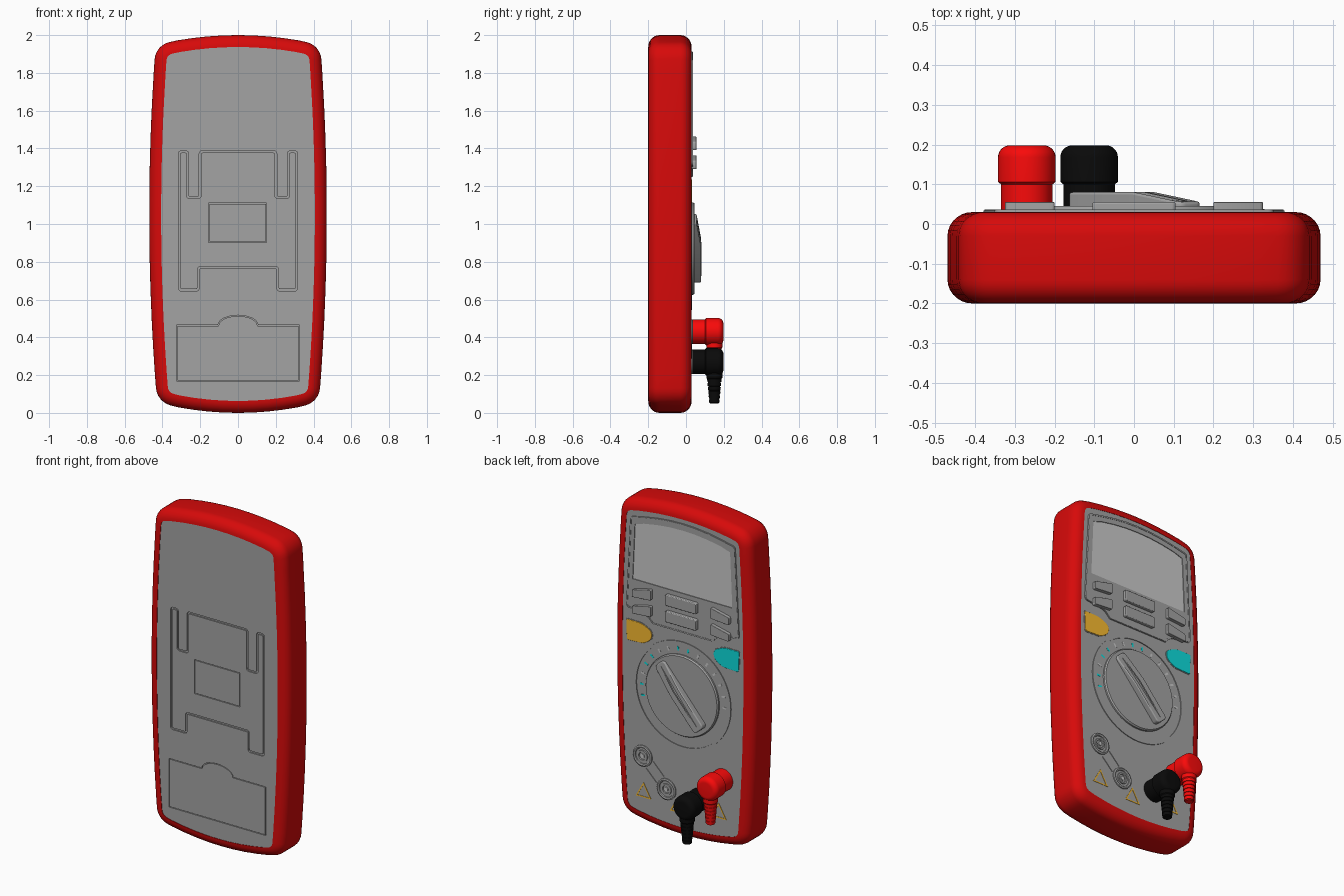
import bpy, bmesh
from math import sin, cos, pi, tan, atan2, radians
from mathutils import Vector, Matrix

if "Cube" in bpy.data.objects:
    bpy.data.objects.remove(bpy.data.objects["Cube"])

MATS = {}
COLOURS = {"grey": (0.37, 0.37, 0.37, 1), "red": (0.68, 0.003, 0.003, 1), "plug_red": (0.95, 0.003, 0.003, 1),
           "black": (0.003, 0.003, 0.003, 1), "amber": (0.95, 0.5, 0.03, 1), "teal": (0.004, 0.72, 0.72, 1),
           "light": (0.72, 0.72, 0.72, 1)}

def finish(name, bm, colour=None, bevel=0):
    bmesh.ops.recalc_face_normals(bm, faces=bm.faces)
    me = bpy.data.meshes.new(name)
    bm.to_mesh(me)
    bm.free()
    ob = bpy.data.objects.new(name, me)
    bpy.context.collection.objects.link(ob)
    colour = colour or "grey"
    if colour not in MATS:
        MATS[colour] = bpy.data.materials.new(colour)
        MATS[colour].diffuse_color = COLOURS[colour]
    me.materials.append(MATS[colour])
    if bevel:
        m = ob.modifiers.new("bevel", 'BEVEL')
        m.width, m.segments, m.limit_method = bevel, 3, 'ANGLE'
    return ob

def fillet(pts, cut=None, n=6):
    """Round the corners of an (x, z[, cut]) polygon with true arcs."""
    out = []
    for i, q in enumerate(pts):
        t = q[2] if len(q) > 2 else (cut or 0)
        p, a, b = (Vector(v[:2]) for v in (q, pts[i - 1], pts[(i + 1) % len(pts)]))
        d1, d2 = (p - a).normalized(), (b - p).normalized()
        turn = atan2(d1.x * d2.y - d1.y * d2.x, d1.dot(d2))
        if t == 0 or abs(turn) < 0.01:
            out.append(p)
            continue
        half = abs(turn) / 2
        c = p + (d2 - d1).normalized() * (t / tan(half) / cos(half))
        out += [c + Matrix.Rotation(turn * k / n, 2) @ (p - d1 * t - c) for k in range(n + 1)]
    return out

def inset(pts, d):
    """Offset a counter-clockwise outline inwards by d."""
    out = []
    for i, p in enumerate(pts):
        e1, e2 = (p - pts[i - 1]).normalized(), (pts[(i + 1) % len(pts)] - p).normalized()
        n1, n2 = Vector((-e1.y, e1.x)), Vector((-e2.y, e2.x))
        out.append(p + (n1 + n2) * (d / (1 + n1.dot(n2))))
    return out

def loft(name, rings, colour=None, caps=True, loop=False, bevel=0):
    """Bridge rings of (outline, y)."""
    bm = bmesh.new()
    vs = [[bm.verts.new((p[0], y, p[1])) for p in o] for o, y in rings]
    n = len(vs[0])
    for a, b in zip(vs, vs[1:] + ([vs[0]] if loop else [])):
        for i in range(n):
            bm.faces.new((a[i], a[(i + 1) % n], b[(i + 1) % n], b[i]))
    if caps and not loop:
        bm.faces.new(vs[0])
        bm.faces.new(vs[-1])
    return finish(name, bm, colour, bevel)

def prism(name, o, y0, y1, colour=None, bevel=0):
    return loft(name, [(o, y0), (o, y1)], colour, bevel=bevel)

def frame(name, o, w, y0, y1, colour=None):
    a, b = inset(o, -w / 2), inset(o, w / 2)
    return loft(name, [(a, y0), (a, y1), (b, y1), (b, y0)], colour, loop=True)

def lathe(name, prof, x, y, z, axis='y', colour=None, n=40):
    """Revolve (radius, distance) points around the y axis, or downwards along z."""
    bm = bmesh.new()
    rows = []
    for r, h in prof:
        row = []
        for i in range(n):
            c, s = r * cos(2 * pi * i / n), r * sin(2 * pi * i / n)
            row.append(bm.verts.new((x + c, y + h, z + s) if axis == 'y' else (x + c, y + s, z - h)))
        rows.append(row)
    for a, b in zip(rows, rows[1:]):
        for i in range(n):
            bm.faces.new((a[i], a[(i + 1) % n], b[(i + 1) % n], b[i]))
    bm.faces.new(rows[0])
    bm.faces.new(rows[-1])
    return finish(name, bm, colour)

def carve(ob, cutter):
    m = ob.modifiers.new("cut", 'BOOLEAN')
    m.operation, m.object, m.solver = 'DIFFERENCE', cutter, 'EXACT'
    bpy.context.view_layer.objects.active = ob
    bpy.ops.object.modifier_apply(modifier=m.name)
    bpy.data.objects.remove(cutter)

def mirror(pts):
    return [(-p[0], *p[1:]) for p in reversed(pts)]

def disc(r, n=64, cx=0, cz=0):
    return [Vector((cx + r * cos(2 * pi * i / n), cz + r * sin(2 * pi * i / n))) for i in range(n)]

# Body outline: bowed sides, arched ends, rounded corners
def side_x(z):
    return 0.47 - 0.034 * ((z - 1.05) / 0.9) ** 2
right = [(x, 0.055 * (x / 0.43) ** 2) for x in (0.08, 0.16, 0.24, 0.32)]
right += [(side_x(0.055), 0.057, 0.075)]
right += [(side_x(z), z) for z in (0.2, 0.35, 0.5, 0.65, 0.8, 0.97, 1.13, 1.3, 1.45, 1.6, 1.8)]
right += [(side_x(1.947), 1.947, 0.075)]
right += [(x, 2 - 0.05 * (x / 0.43) ** 2) for x in (0.32, 0.24, 0.16, 0.08)]
body = fillet([(0, 0)] + right + [(0, 2)] + mirror(right))

# Red rubber shell
arc = [i * pi / 14 for i in range(8)]
sec = [(0.063 * (1 - sin(a)), -0.14 - 0.06 * cos(a)) for a in arc]
sec += [(0.063 * (1 - cos(a)), -0.03 + 0.06 * sin(a)) for a in arc]
sec = [(0.063, -0.19)] + sec + [(0.063, 0.02)]
loft("rubber_shell", [(inset(body, d), y) for d, y in sec], "red", caps=False)

# Grey core with grooves for stand, label and battery door on the back
core = prism("grey_case", inset(body, 0.0625), -0.197, 0.028)
half = [(0.21, 0.77), (0.21, 0.65), (0.31, 0.65), (0.31, 1.383), (0.267, 1.383), (0.267, 1.14), (0.2, 1.14), (0.2, 1.383)]
stand = fillet(half + mirror(half), 0.012, 4)
label = [Vector(p) for p in ((-0.153, 0.905), (0.15, 0.905), (0.15, 1.108), (-0.153, 1.108))]
tab = [(0.105 * cos(a), 0.462 + 0.053 * sin(a)) for a in [i * pi / 12 for i in range(13)]]
door = [Vector(p) for p in [(-0.323, 0.17), (0.323, 0.17), (0.323, 0.462)] + tab + [(-0.323, 0.462)]]
for o, w in ((stand, 0.011), (label, 0.004), (door, 0.004)):
    carve(core, frame("groove_cutter", o, w, -0.25, -0.189))

# Display surround with sunken screen
top = [(x, 1.912 - 0.05 * (x / 0.35) ** 2) for x in (0.26, 0.17, 0.085, 0, -0.085, -0.17, -0.26)]
bezel = fillet([(-0.2, 1.25), (0.2, 1.25), (0.24, 1.29, 0.02), (0.38, 1.31, 0.02), (0.352, 1.865, 0.015)] + top
               + [(-0.352, 1.865, 0.015), (-0.38, 1.31, 0.02), (-0.24, 1.29, 0.02)])
surround = prism("display_surround", bezel, 0.02, 0.034)
lcd = [Vector(p) for p in [(-0.335, 1.49), (0.335, 1.49), (0.32, 1.825)]
       + [(x, z - 0.04) for x, z in top] + [(-0.32, 1.825)]]
carve(surround, prism("screen_cutter", lcd, 0.0, 0.1))
prism("screen", inset(lcd, 0.001), 0.02, 0.031, "light")
frame("surround_lip", inset(bezel, 0.006), 0.008, 0.03, 0.036)

# Push buttons
for z, nm in ((1.43, "upper"), (1.33, "lower")):
    o = fillet([(-0.105, z - 0.033), (0.105, z - 0.033), (0.105, z + 0.033), (-0.105, z + 0.033)], 0.008, 3)
    prism(nm + "_middle_button", o, 0.03, 0.055, bevel=0.006)
    side = [(0.2, z - 0.03), (0.325, z - 0.04), (0.325, z + 0.005), (0.2, z + 0.034)]
    for s, pts in (("left", side), ("right", mirror(side))):
        prism(f"{nm}_{s}_button", fillet(pts, 0.008, 3), 0.03, 0.055, bevel=0.006)
wing = [(0.375, 1.11, 0.01), (0.38, 1.235, 0.01), (0.275, 1.235, 0.03), (0.205, 1.2, 0.025),
        (0.21, 1.15, 0.025), (0.265, 1.115, 0.02)]
for nm, c, pts in (("amber", "amber", wing[::-1]), ("teal", "teal", mirror(wing)[::-1])):
    o = fillet(pts, None, 5)
    prism(nm + "_button", o, 0.02, 0.033, c, 0.004)
    frame(nm + "_button_rim", o, 0.008, 0.02, 0.03)

# Rotary dial: ring, disc, sloping grip and pointer
KZ = 0.87
frame("dial_ring", disc(0.318, cz=KZ), 0.012, 0.024, 0.033)
lathe("dial_disc", [(0.245, 0), (0.245, 0.011), (0.239, 0.019)], 0, 0.026, KZ, n=64)
turn = Matrix.Rotation(radians(49), 2)
def grip(name, l0, l1, w, lift, r, colour=None, bevel=0):
    o = fillet([(l0, -w, r), (0.04, -w), (l1, -w, r), (l1, w, r), (0.04, w), (l0, w, r)], None, 5)
    ob = prism(name, o, 0.03, 0.08, colour, bevel)
    for v in ob.data.vertices:
        if v.co.y > 0.05:
            v.co.y = 0.08 + lift - max(0, v.co.x - 0.04) * 0.14
        p = turn @ Vector((v.co.x, v.co.z))
        v.co.x, v.co.z = p.x, p.y + KZ
grip("dial_grip", -0.215, 0.22, 0.04, 0, 0.022, bevel=0.006)
grip("dial_pointer", -0.19, 0.2, 0.004, 0.001, 0.001)

# Scale marks around the dial
for i in range(15):
    a = radians(-15 + i * 14)
    o = [Vector((r * cos(a + da), KZ + r * sin(a + da))) for r, da in
         ((0.265, -0.02), (0.29, -0.02), (0.29, 0.02), (0.265, 0.02))]
    prism("dial_mark", o, 0.026, 0.029, "light" if i not in (0, 1, 3, 4, 7, 8) or i > 8 else "teal")

# Open sockets with a double line joining them
sock = [(0.064, 0), (0.064, 0.008), (0.056, 0.011), (0.048, 0.008), (0.046, 0.002), (0.034, 0.002),
        (0.033, 0.008), (0.024, 0.008), (0.022, 0.002)]
for x, z, nm in ((0.27, 0.43, "outer_socket"), (0.11, 0.27, "inner_socket")):
    lathe(nm, sock, x, 0.027, z)
    lathe(nm + "_contact", [(0.012, 0), (0.012, 0.008)], x, 0.027, z, colour="light", n=20)
for d in (-0.025, 0.025):
    a, b = Vector((0.225 + d, 0.385 - d)), Vector((0.155 + d, 0.315 - d))
    w = Vector((0.003, -0.003))
    prism("socket_link", [a - w, b - w, b + w, a + w], 0.026, 0.032)

# Warning triangles
for x, z in ((0.265, 0.215), (0.035, 0.185), (-0.24, 0.225)):
    tri = [Vector((x + dx, z + dz)) for dx, dz in ((-0.046, -0.033), (0.046, -0.033), (0, 0.048))]
    frame("warning_triangle", tri, 0.007, 0.026, 0.03, "amber")

# Right-angle test plugs with ribbed strain reliefs
head = [(0.065, 0), (0.065, 0.072), (0.0725, 0.078), (0.0725, 0.14)]
head += [(0.0425 + 0.03 * cos(a), 0.14 + 0.03 * sin(a)) for a in arc[1:]]
relief = [(0.042, 0), (0.042, 0.085), (0.038, 0.09)]
for i in range(6):
    h, r = 0.09 + i * 0.022, 0.038 - i * 0.002
    relief += [(r, h), (r - 0.001, h + 0.016), (r - 0.005, h + 0.017), (r - 0.005, h + 0.021)]
for x, z, c, nm in ((-0.27, 0.43, "plug_red", "red_plug"), (-0.113, 0.27, "black", "black_plug")):
    lathe(nm, head, x, 0.028, z, colour=c)
    lathe(nm + "_strain_relief", relief, x, 0.15, z, axis='z', colour=c, n=28)

# Shading
for ob in bpy.context.scene.objects:
    ob.select_set(True)
bpy.context.view_layer.objects.active = core
bpy.ops.object.shade_smooth_by_angle(angle=radians(35))

for m in bpy.data.materials:
    if m.users and not m.is_grease_pencil:
        m.use_nodes = True
        m.node_tree.nodes["Principled BSDF"].inputs["Base Color"].default_value = m.diffuse_color
